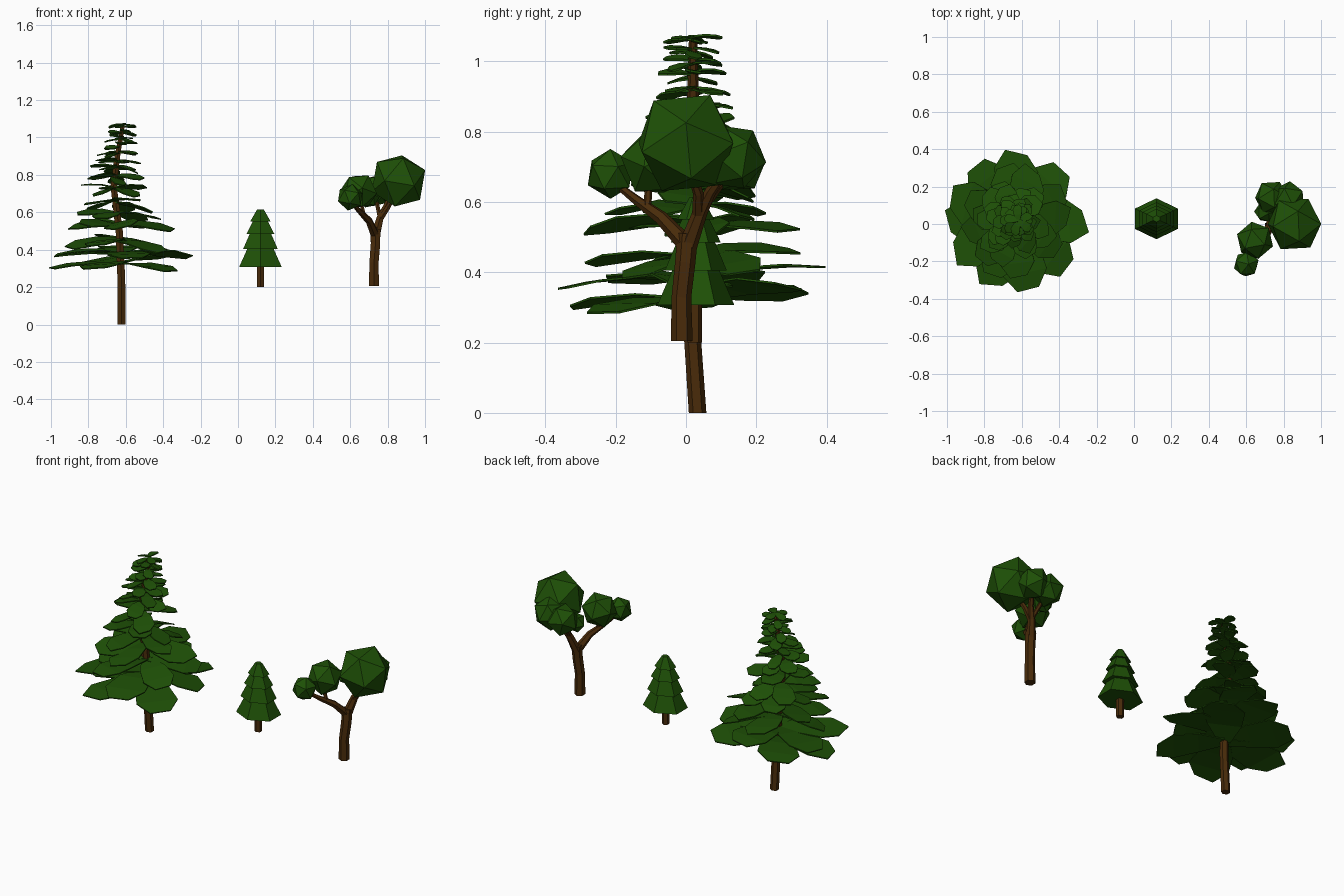
import bpy, bmesh, math, random
from mathutils import Vector, Matrix

random.seed(7)
default = bpy.data.objects.get("Cube")
if default:
    bpy.data.objects.remove(default, do_unlink=True)


def material(name, rgb):
    mat = bpy.data.materials.new(name)
    mat.use_nodes = True
    mat.diffuse_color = (*rgb, 1)
    shader = mat.node_tree.nodes["Principled BSDF"]
    shader.inputs["Base Color"].default_value = (*rgb, 1)
    shader.inputs["Roughness"].default_value = 0.9
    return mat


GREEN = material("leaf_green", (0.013, 0.08, 0.002))
BROWN = material("bark_brown", (0.066, 0.024, 0.003))


def finish(bm, name, mat):
    bmesh.ops.recalc_face_normals(bm, faces=bm.faces)
    mesh = bpy.data.meshes.new(name)
    bm.to_mesh(mesh)
    bm.free()
    mesh.materials.append(mat)
    obj = bpy.data.objects.new(name, mesh)
    bpy.context.collection.objects.link(obj)
    return obj


def skin(bm, rings):
    """Join equal rings of vertices with quads and cap both ends."""
    n = len(rings[0])
    for a, b in zip(rings, rings[1:]):
        for i in range(n):
            j = (i + 1) % n
            bm.faces.new((a[i], a[j], b[j], b[i]))
    bm.faces.new(rings[0][::-1])
    bm.faces.new(rings[-1])


def limb(name, path, sides=6):
    """Tapered faceted tube; each path item is (x, y, z, radius)."""
    bm = bmesh.new()
    pts = [Vector(p[:3]) for p in path]
    rings = []
    for k, p in enumerate(pts):
        along = pts[min(k + 1, len(pts) - 1)] - pts[max(k - 1, 0)]
        if k == 0 and name.endswith("trunk"):
            along = Vector((0, 0, 1))
        turn = Vector((0, 0, 1)).rotation_difference(along)
        ring = []
        for i in range(sides):
            a = math.tau * (i + 0.5) / sides
            offset = Vector((math.cos(a), math.sin(a), 0)) * path[k][3]
            ring.append(bm.verts.new(p + turn @ offset))
        rings.append(ring)
    skin(bm, rings)
    return finish(bm, name, BROWN)


# Tall fir: gently bent trunk
fir_path = [(-0.622, 0.033, 0, 0.025), (-0.624, 0.016, 0.25, 0.024),
            (-0.635, 0.012, 0.5, 0.022), (-0.665, 0.015, 0.74, 0.019),
            (-0.645, 0.02, 0.9, 0.017), (-0.617, 0.02, 1.06, 0.012)]
limb("fir_trunk", fir_path)


def trunk_centre(z):
    for a, b in zip(fir_path, fir_path[1:]):
        if z <= b[2]:
            return Vector(a[:3]).lerp(Vector(b[:3]), (z - a[2]) / (b[2] - a[2]))
    return Vector((*fir_path[-1][:2], z))


# Leaf outline: distance out, half width, rise (all as parts of the length)
LEAF = [(0, 0.09, 0), (0.38, 0.26, 0.045), (0.75, 0.32, 0.035), (1, 0.16, 0)]


def add_leaf(bm, z, angle, length, tip_z, roll):
    tilt = -math.asin((tip_z - z) / length)
    turn = (Matrix.Translation(trunk_centre(z)) @ Matrix.Rotation(angle, 4, "Z")
            @ Matrix.Rotation(tilt, 4, "Y") @ Matrix.Rotation(roll, 4, "X"))
    skew = random.uniform(-0.06, 0.06)
    rows = []
    for out, half, rise in LEAF:
        rows.append([bm.verts.new(turn @ Vector((
            length * (out + s * skew * out), s * half * length, rise * length)))
            for s in (-1, 1)])
    for a, b in zip(rows, rows[1:]):
        bm.faces.new((a[0], b[0], b[1], a[1]))


bm = bmesh.new()
# Tall fir: two broad lowest whorls, each leaf with heading and tip height
SKIRT = [(0.325, 0.368, [(180, 0.3), (248, 0.3), (317, 0.285), (49, 0.36), (126, 0.33)]),
         (0.38, 0.37, [(0, 0.36), (90, 0.415), (159, 0.37), (208, 0.37), (280, 0.355)])]
for z, reach, leaves in SKIRT:
    for heading, tip_z in leaves:
        add_leaf(bm, z, math.radians(heading), reach, tip_z, random.uniform(-0.18, 0.18))

# Tall fir: upper whorls, height and reach
WHORLS = [(0.455, 0.31), (0.54, 0.30), (0.605, 0.235), (0.66, 0.21),
          (0.73, 0.19), (0.79, 0.15), (0.84, 0.14), (0.88, 0.12),
          (0.92, 0.115), (0.96, 0.1), (1.0, 0.09), (1.035, 0.085), (1.065, 0.08)]
for k, (z, reach) in enumerate(WHORLS):
    for i in range(5):
        angle = math.pi + math.tau * (i + 0.5 * (k % 2)) / 5 + random.uniform(-0.25, 0.25)
        length = reach * random.uniform(0.9, 1.03)
        base = z + random.uniform(-0.01, 0.008)
        tip_z = base + length * random.uniform(-0.28, 0.06)
        add_leaf(bm, base, angle, length, tip_z, random.uniform(-0.3, 0.3))
fir_leaves = finish(bm, "fir_leaves", GREEN)
plate = fir_leaves.modifiers.new("thickness", "SOLIDIFY")
plate.thickness = 0.006
plate.offset = 0

# Small pine: stepped six-sided crown, half width and height
CROWN = [(0.114, 0.307), (0.07, 0.405), (0.092, 0.405), (0.057, 0.485),
         (0.074, 0.485), (0.041, 0.55), (0.055, 0.55), (0.018, 0.615)]
bm = bmesh.new()
rings = []
for half, z in CROWN:
    ring = []
    for i in range(6):
        a = math.tau * (i + 0.5) / 6
        ring.append(bm.verts.new((0.12 + half * 1.155 * math.cos(a),
                                  0.028 + half * 0.96 * math.sin(a), z)))
    rings.append(ring)
skin(bm, rings)
finish(bm, "pine_crown", GREEN)
limb("pine_trunk", [(0.12, 0.025, 0.2, 0.021), (0.12, 0.025, 0.33, 0.021)])

# Broadleaf tree: trunk and forked branches
limb("broadleaf_trunk", [(0.727, -0.012, 0.205, 0.031), (0.727, -0.013, 0.33, 0.028),
                         (0.735, -0.002, 0.43, 0.029), (0.735, 0.005, 0.51, 0.03)])
limb("front_branch", [(0.735, 0.005, 0.475, 0.026), (0.70, -0.07, 0.555, 0.02),
                      (0.65, -0.14, 0.605, 0.014), (0.6, -0.21, 0.66, 0.009)])
limb("front_twig", [(0.675, -0.11, 0.58, 0.012), (0.65, -0.105, 0.68, 0.009)])
limb("back_branch", [(0.735, 0.005, 0.475, 0.027), (0.76, 0.04, 0.57, 0.021),
                     (0.79, 0.07, 0.63, 0.016), (0.82, 0.12, 0.70, 0.011)])
limb("side_branch", [(0.758, 0.035, 0.56, 0.018), (0.80, 0.035, 0.625, 0.015),
                     (0.84, 0.01, 0.70, 0.012)])
limb("back_twig", [(0.76, 0.04, 0.57, 0.014), (0.735, 0.12, 0.68, 0.01)])

# Broadleaf tree: faceted leaf clumps, centre, radius and turn
CLUMPS = {"main_clump": ((0.858, 0, 0.768), 0.154, (0, 68, 6)),
          "back_clump": ((0.825, 0.132, 0.728), 0.098, (20, 15, 40)),
          "inner_clump": ((0.735, 0.142, 0.715), 0.094, (35, 10, 15)),
          "small_clump": ((0.70, 0.065, 0.68), 0.058, (10, 20, 0)),
          "front_clump": ((0.647, -0.087, 0.712), 0.102, (15, 30, 50)),
          "tip_clump": ((0.6, -0.215, 0.68), 0.072, (0, 10, 20))}
for name, (centre, radius, turn) in CLUMPS.items():
    bm = bmesh.new()
    bmesh.ops.create_icosphere(bm, subdivisions=1, radius=radius)
    clump = finish(bm, name, GREEN)
    clump.location = centre
    clump.rotation_mode = "ZYX"
    clump.rotation_euler = [math.radians(t) for t in turn]
